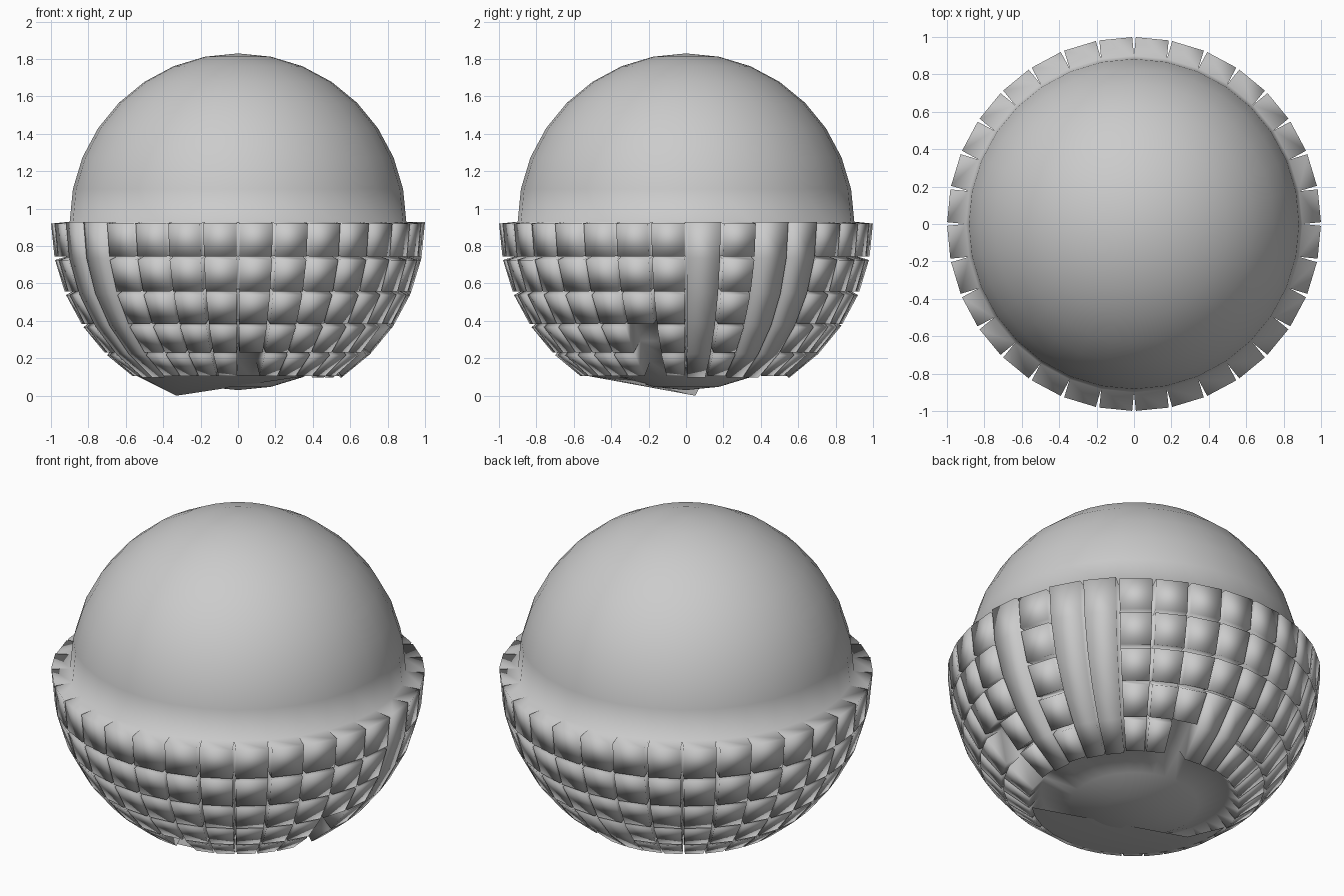
import bpy, bmesh, math
from mathutils import Vector

if "Cube" in bpy.data.objects:
    bpy.data.objects.remove(bpy.data.objects["Cube"])

SEG, R, DEPTH, CZ = 32, 0.9, 0.1, 0.93
STEP = 2 * math.pi / SEG


def add_object(name, bm, smooth=True):
    mesh = bpy.data.meshes.new(name)
    bm.to_mesh(mesh)
    bm.free()
    for p in mesh.polygons:
        p.use_smooth = smooth
    obj = bpy.data.objects.new(name, mesh)
    bpy.context.collection.objects.link(obj)
    return obj


def cell(face):
    # column around the axis and row below the equator
    c = face.calc_center_median()
    col = int((math.atan2(c.y, c.x) % (2 * math.pi)) / STEP)
    row = math.floor(-math.asin(c.z / c.length) / STEP)
    return col, row


# Ball with padded tiles on the lower half
bm = bmesh.new()
bmesh.ops.create_uvsphere(bm, u_segments=SEG, v_segments=SEG // 2, radius=R)
grid = {cell(f): f for f in bm.faces}

# Columns whose tiles join into one strip: column -> first row
strips = {0: 0, 2: 0, 3: 0, 18: 0, 19: 0, 7: 3, 8: 3}
# Cells left bare
bare = {(30, 3), (30, 4), (24, 4), (6, 4)}

tiles = []
for col in range(SEG):
    for row in range(5):
        if (col, row) in bare or row >= strips.get(col, 9):
            continue
        tiles.append(grid[col, row])

# Joined strips
for col, first in strips.items():
    old = [grid[col, row] for row in range(first, 5)]
    az = (col + 0.5) * STEP
    res = bmesh.ops.extrude_face_region(bm, geom=old)
    for v in [g for g in res["geom"] if isinstance(g, bmesh.types.BMVert)]:
        lat = math.asin(v.co.z / v.co.length)
        v.co += DEPTH * Vector((math.cos(az) * math.cos(lat),
                                math.sin(az) * math.cos(lat), math.sin(lat)))
    left = [f for f in old if f.is_valid]
    if left:
        bmesh.ops.delete(bm, geom=left, context='FACES')

# Separate tiles
res = bmesh.ops.extrude_discrete_faces(bm, faces=[f for f in tiles if f.is_valid])
for f in res["faces"]:
    f.normal_update()
    n = f.normal.copy()
    for v in f.verts:
        v.co += n * DEPTH
ball = add_object("tiled_ball", bm)
ball.location.z = CZ

# Slanted flap under the ball, fanned out from its lowest point
bm = bmesh.new()
low = bm.verts.new((-0.33, 0.05, 0.0))
rim = []
for i in range(15, 29):
    a = i * STEP
    rim.append(bm.verts.new((0.55 * math.cos(a), 0.55 * math.sin(a), 0.11)))
for a, b in zip(rim, rim[1:]):
    bm.faces.new((low, b, a))
add_object("bottom_flap", bm)
